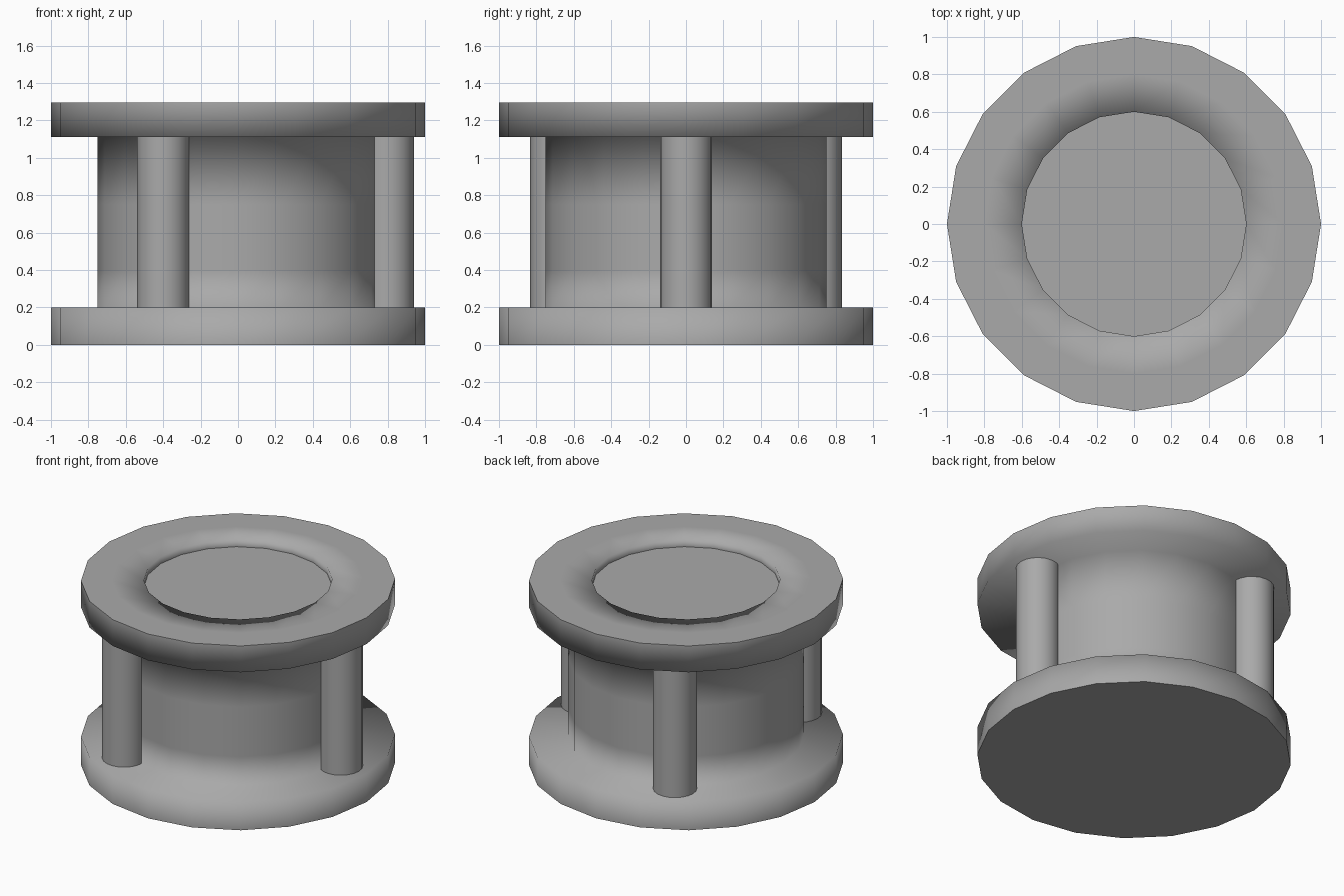
import bpy
import bmesh
import math

SIDES = 20

cube = bpy.data.objects.get("Cube")
if cube:
    bpy.data.objects.remove(cube, do_unlink=True)

# One plain grey for every part
grey = bpy.data.materials.new("plain grey")
grey.use_nodes = True
color = (0.4, 0.4, 0.4, 1.0)
grey.diffuse_color = color
grey.node_tree.nodes["Principled BSDF"].inputs["Base Color"].default_value = color


def lathe(name, profile, sharp_rings, location=(0, 0, 0)):
    """Spin (radius, height) points into a closed, smooth solid with flat caps."""
    bm = bmesh.new()
    rings = []
    for radius, z in profile:
        angles = [math.tau * i / SIDES for i in range(SIDES)]
        rings.append([bm.verts.new((radius * math.cos(a), radius * math.sin(a), z))
                      for a in angles])
    for low, high in zip(rings, rings[1:]):
        for i in range(SIDES):
            j = (i + 1) % SIDES
            bm.faces.new((low[i], low[j], high[j], high[i])).smooth = True
    bm.faces.new(rings[0][::-1])
    bm.faces.new(rings[-1])
    for index in sharp_rings:
        ring = rings[index]
        for i in range(SIDES):
            bm.edges.get((ring[i], ring[(i + 1) % SIDES])).smooth = False
    mesh = bpy.data.meshes.new(name)
    bm.to_mesh(mesh)
    bm.free()
    mesh.materials.append(grey)
    obj = bpy.data.objects.new(name, mesh)
    obj.location = location
    bpy.context.collection.objects.link(obj)
    return obj


# Drum: bottom flange, core, top flange and shallow round recess
drum_profile = [
    (1.0, 0.0), (1.0, 0.2),
    (0.75, 0.2), (0.75, 0.4), (0.75, 0.75), (0.75, 1.11),
    (1.0, 1.11), (1.0, 1.295),
    (0.8, 1.295), (0.6, 1.295), (0.6, 1.247),
]
lathe("drum", drum_profile, sharp_rings=(0, 7, 10))

# Three columns evenly spaced between the flanges
for n in range(3):
    angle = math.tau * n / 3
    spot = (0.8 * math.cos(angle), 0.8 * math.sin(angle), 0)
    lathe(f"column_{n + 1}", [(0.14, 0.19), (0.14, 1.12)], (0, 1), spot)
